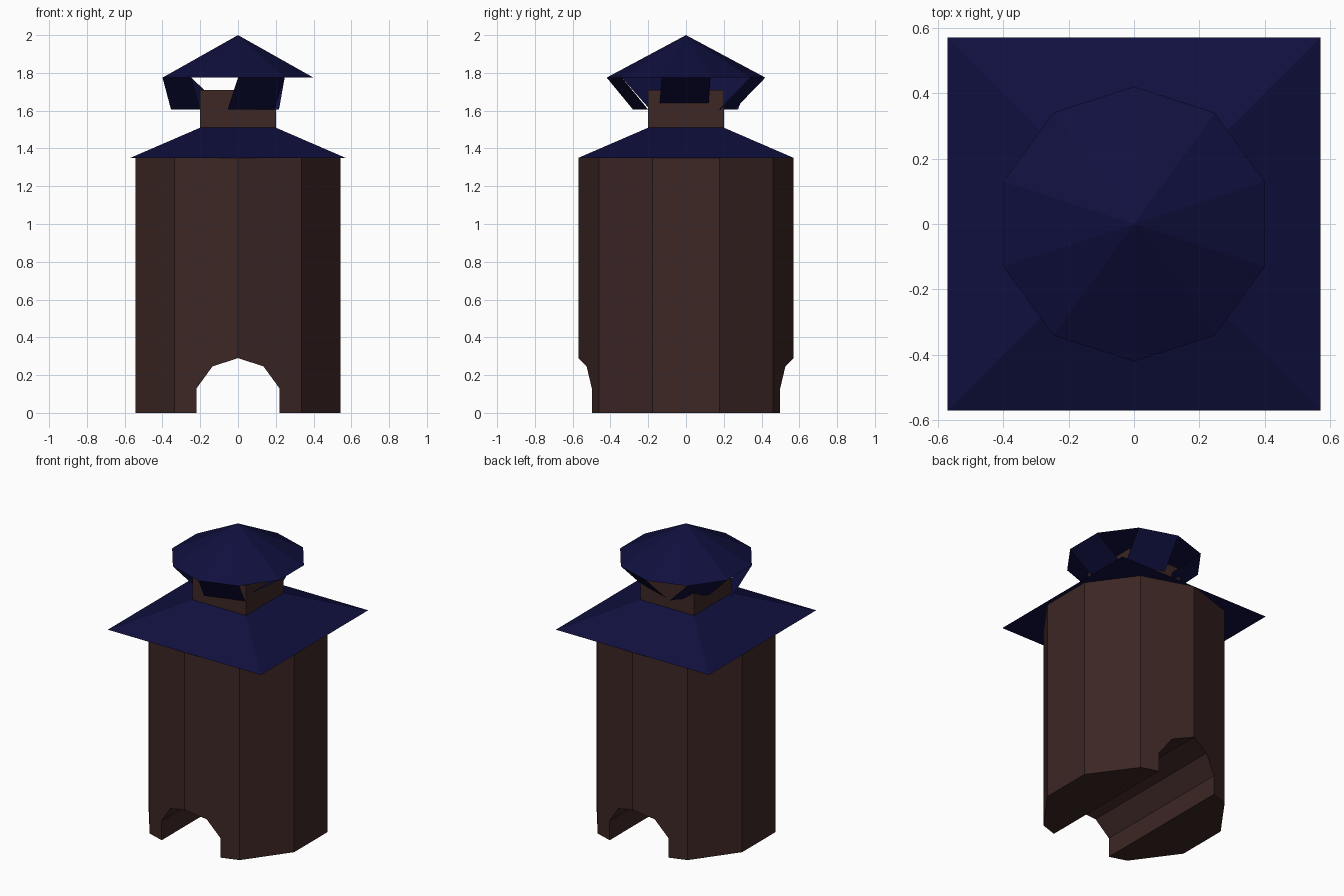
import bpy, bmesh
from math import sin, cos, radians, tau, sqrt
from mathutils import Matrix

if "Cube" in bpy.data.objects:
    bpy.data.objects.remove(bpy.data.objects["Cube"])


def material(name, rgb):
    m = bpy.data.materials.new(name)
    m.diffuse_color = (*rgb, 1)
    m.use_nodes = True
    m.node_tree.nodes["Principled BSDF"].inputs["Base Color"].default_value = m.diffuse_color
    return m


brown = material("brown", (0.045, 0.02, 0.018))
navy = material("navy", (0.005, 0.005, 0.05))


def add_object(name, bm, mat):
    me = bpy.data.meshes.new(name)
    bm.to_mesh(me)
    bm.free()
    me.materials.append(mat)
    ob = bpy.data.objects.new(name, me)
    bpy.context.collection.objects.link(ob)
    return ob


def frustum(name, n, r0, r1, z0, z1, phase, mat, matrix=Matrix()):
    bm = bmesh.new()
    rings = [[bm.verts.new((r * cos(radians(phase) + tau * i / n),
                            r * sin(radians(phase) + tau * i / n), z)) for i in range(n)]
             for r, z in ((r0, z0), (r1, z1))]
    low, high = rings
    bm.faces.new(low[::-1])
    bm.faces.new(high)
    for i in range(n):
        j = (i + 1) % n
        bm.faces.new((low[i], low[j], high[j], high[i]))
    # a zero radius end collapses to a point
    bmesh.ops.remove_doubles(bm, verts=bm.verts[:], dist=1e-5)
    bmesh.ops.recalc_face_normals(bm, faces=bm.faces[:])
    bm.transform(matrix)
    return add_object(name, bm, mat)


# ten-sided tower with an arched tunnel running front to back
tower = frustum("tower", 10, 0.57, 0.57, 0, 1.35, 90, brown)
cutter = frustum("tunnel_cutter", 10, 0.23, 0.23, -0.8, 0.8, 90, brown,
                 Matrix.Translation((0, 0, 0.06)) @ Matrix.Rotation(radians(90), 4, 'X'))
cutter.hide_render = True
mod = tower.modifiers.new("tunnel", 'BOOLEAN')
mod.operation = 'DIFFERENCE'
mod.solver = 'EXACT'
mod.object = cutter
bpy.context.view_layer.objects.active = tower
bpy.ops.object.modifier_apply(modifier=mod.name)
bpy.data.objects.remove(cutter)

# square roof and chimney block
frustum("roof", 4, 0.57 * sqrt(2), 0.2 * sqrt(2), 1.35, 1.51, 45, navy)
frustum("chimney", 4, 0.2 * sqrt(2), 0.2 * sqrt(2), 1.51, 1.71, 45, brown)

# pointed ten-sided cap
frustum("cap", 10, 0.42, 0, 1.775, 2.0, 90, navy)

# loose flaps hanging inward under every second cap edge:
# start angle of the edge, then sideways shift of the lower edge
flaps = [(270, -0.055, 0.14), (342, -0.25, -0.012), (54, -0.03, -0.165),
         (126, 0.176, -0.065), (198, 0.045, 0.15)]
bm = bmesh.new()
for start, dx, dy in flaps:
    a, b = [(0.42 * cos(radians(t)), 0.42 * sin(radians(t))) for t in (start, start + 36)]
    bm.faces.new([bm.verts.new(p) for p in (
        (a[0], a[1], 1.775), (a[0] + dx, a[1] + dy, 1.605),
        (b[0] + dx, b[1] + dy, 1.605), (b[0], b[1], 1.775))])
add_object("cap_flaps", bm, navy)
